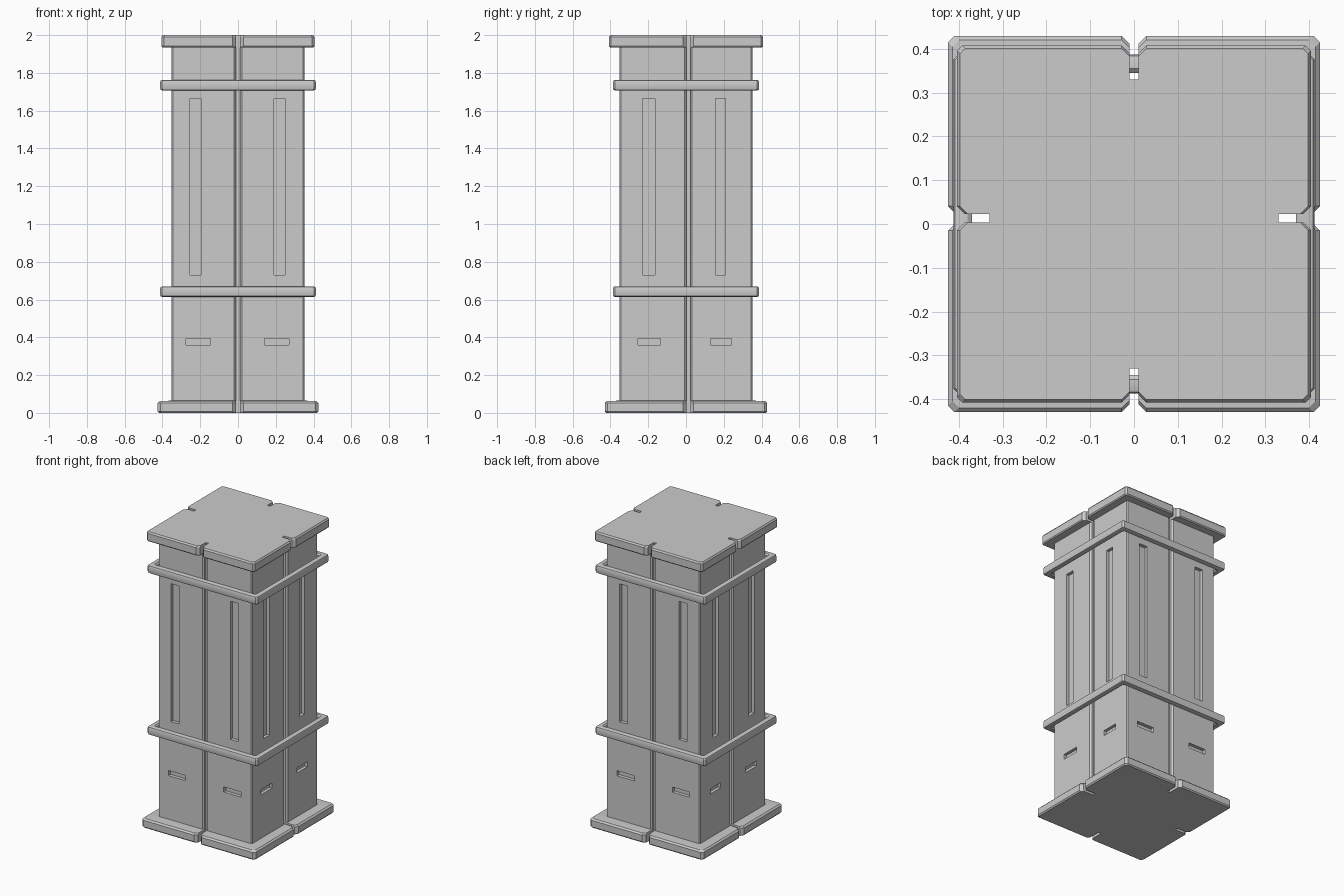
import bpy, bmesh
from mathutils import Vector

if "Cube" in bpy.data.objects:
    bpy.data.objects.remove(bpy.data.objects["Cube"])


def finish(name, bm):
    bmesh.ops.recalc_face_normals(bm, faces=bm.faces)
    me = bpy.data.meshes.new(name)
    bm.to_mesh(me)
    bm.free()
    ob = bpy.data.objects.new(name, me)
    bpy.context.collection.objects.link(ob)
    return ob


def loft(bm, loops, closed=False):
    rows = [[bm.verts.new(p) for p in lp] for lp in loops]
    n = len(rows[0])
    pairs = list(zip(rows, rows[1:])) + ([(rows[-1], rows[0])] if closed else [])
    for a, b in pairs:
        for i in range(n):
            j = (i + 1) % n
            bm.faces.new((a[i], a[j], b[j], b[i]))
    if not closed:
        bm.faces.new(rows[0][::-1])
        bm.faces.new(rows[-1])


def plan(hx, hy, c, f, z):
    """Square outline with clipped corners and a flared notch in each side."""
    w, d, pts = 0.010, 0.33, []
    sides = [((1, 0), (0, 1), hy, hx, 0.013), ((0, 1), (-1, 0), hx, hy, 0),
             ((-1, 0), (0, -1), hy, hx, -0.013), ((0, -1), (1, 0), hx, hy, 0)]
    for out, tan, hu, hv, o in sides:
        for u, v in [(-hu + c, hv), (o - w - f, hv), (o - w, hv - f), (o - w, d),
                     (o + w, d), (o + w, hv - f), (o + w + f, hv), (hu - c, hv)]:
            pts.append(Vector((out[0] * v + tan[0] * u, out[1] * v + tan[1] * u, z)))
    return pts


# Column: base slab, shaft and cap in one profile
bm = bmesh.new()
loft(bm, [plan(*s) for s in [
    (.418, .423, .015, .015, 0), (.425, .430, .015, .018, .008),
    (.425, .430, .015, .018, .052), (.415, .420, .015, .018, .062),
    (.351, .353, .008, .010, .065), (.351, .353, .008, .010, 1.935),
    (.400, .402, .010, .015, 1.935), (.405, .408, .012, .018, 1.942),
    (.405, .408, .012, .018, 1.990), (.398, .401, .012, .018, 2.0)]])
column = finish("column", bm)

# Recess cutters: tall slots and short vents on all four sides
bm = bmesh.new()


def cut_box(x0, x1, y0, y1, z0, z1):
    loft(bm, [[(x0, y0, z), (x1, y0, z), (x1, y1, z), (x0, y1, z)] for z in (z0, z1)])


for s in (-1, 1):
    near, far = sorted((s * .33, s * .40))
    for a, b, z0, z1 in [(-.255, -.195, .73, 1.665), (.19, .25, .73, 1.665),
                         (-.275, -.145, .36, .395), (.14, .27, .36, .395)]:
        cut_box(a, b, near, far, z0, z1)
    for a, b, z0, z1 in [(-.23, -.165, .73, 1.665), (.155, .21, .73, 1.665),
                         (-.255, -.135, .36, .395), (.13, .24, .36, .395)]:
        cut_box(near, far, a, b, z0, z1)
cutter = finish("recess_cutter", bm)
cutter.hide_render = True
cutter.hide_set(True)
mod = column.modifiers.new("recesses", 'BOOLEAN')
mod.operation = 'DIFFERENCE'
mod.solver = 'EXACT'
mod.object = cutter


# Square bands around the shaft
def band(name, z):
    h, t, r = .0275, .042, .010
    prof = [(0, -h + r), (0, h - r), (r * .3, h - r * .3), (r, h), (t - r, h),
            (t, h - r), (t, -h + r), (t - r, -h), (r, -h), (r * .3, -h + r * .3)]
    loops = []
    for off, dz in prof:
        x, y, c = .412 - off, .387 - off, .010
        loops.append([(x, y - c, z + dz), (x - c, y, z + dz), (c - x, y, z + dz),
                      (-x, y - c, z + dz), (-x, c - y, z + dz), (c - x, -y, z + dz),
                      (x - c, -y, z + dz), (x, c - y, z + dz)])
    b = bmesh.new()
    nonlocal_loft = loft(b, loops, closed=True)
    return finish(name, b)


parts = [band("lower_band", .642), band("upper_band", 1.735)]

# Soft shading on the rounded bands
bpy.ops.object.select_all(action='DESELECT')
for ob in parts:
    ob.select_set(True)
bpy.context.view_layer.objects.active = parts[0]
bpy.ops.object.shade_smooth_by_angle()
